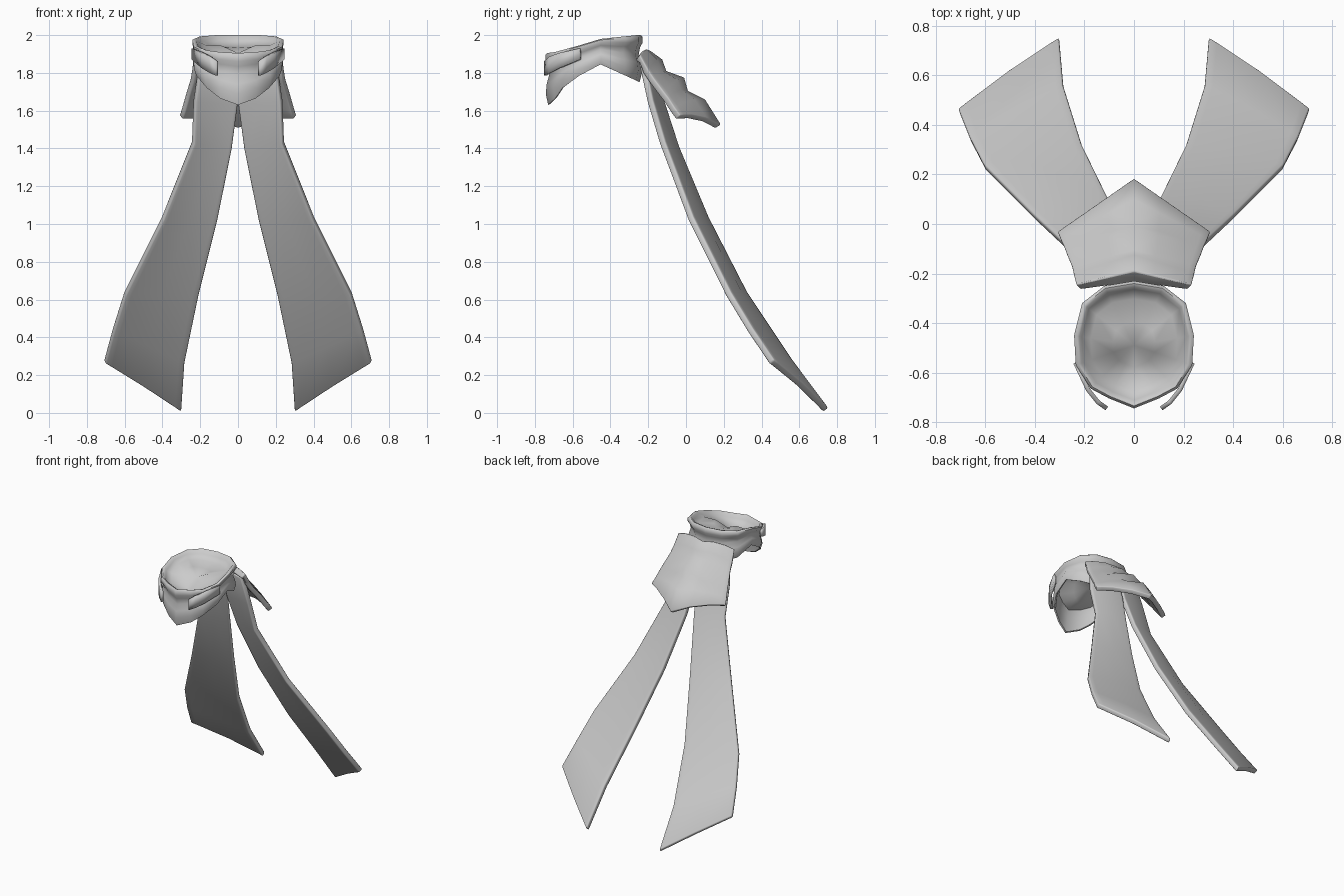
import bpy, math
from mathutils import Vector

if "Cube" in bpy.data.objects:
    bpy.data.objects.remove(bpy.data.objects["Cube"])


def sheet(name, rows, thickness=0.0, offset=0.0, join=False, bevel=0.0):
    """Skin a grid of points for the +x half, then mirror and thicken it."""
    n = len(rows[0])
    verts = [tuple(p) for row in rows for p in row]
    faces = [(r * n + c, r * n + c + 1, (r + 1) * n + c + 1, (r + 1) * n + c)
             for r in range(len(rows) - 1) for c in range(n - 1)]
    mesh = bpy.data.meshes.new(name)
    mesh.from_pydata(verts, [], faces)
    mesh.update()
    obj = bpy.data.objects.new(name, mesh)
    bpy.context.collection.objects.link(obj)

    def mirror():
        m = obj.modifiers.new("mirror", 'MIRROR')
        m.use_mirror_merge = True
        m.merge_threshold = 0.0005
    if join:
        mirror()
    if thickness:
        s = obj.modifiers.new("thickness", 'SOLIDIFY')
        s.thickness, s.offset = thickness, offset
    if bevel:
        b = obj.modifiers.new("soft_edge", 'BEVEL')
        b.width, b.segments = bevel, 2
        b.limit_method, b.angle_limit = 'ANGLE', math.radians(60)
    if not join:
        mirror()
    bpy.ops.object.select_all(action='DESELECT')
    obj.select_set(True)
    bpy.context.view_layer.objects.active = obj
    bpy.ops.object.shade_smooth_by_angle(angle=math.radians(50))
    return obj


# Neck wrap: half outline as (x, y, top z, bottom z), front to back
outline = [(0, -.745, 1.905, 1.63), (.10, -.705, 1.91, 1.665),
           (.175, -.665, 1.92, 1.72), (.235, -.57, 1.945, 1.785),
           (.242, -.45, 1.98, 1.845), (.21, -.32, 1.993, 1.79),
           (.12, -.25, 2.0, 1.76), (0, -.23, 2.0, 1.75)]
# Rings from the sunken cap, over the rim, down the outside, up the inside
profile = [(.35, .27), (.72, .23), (.87, .12), (.91, .02), (.96, 0), (1.0, .04),
           (1.0, .16), (.95, .26), (.92, .42), (.97, .60), (.99, .78),
           (.94, 1.0), (.90, .98), (.86, .60), (.80, .40), (.40, .36)]


def ring(scale, t):
    return [(x * scale, -.49 + (y + .49) * scale, zt + (zb - zt) * t)
            for x, y, zt, zb in outline]


def hub(z):
    return [(0, -.49, z)] * len(outline)


sheet("neck_wrap", [hub(1.905)] + [ring(*p) for p in profile] + [hub(1.875)],
      join=True)

# Pointed folds at the front of the wrap
fold_cols = [(.237, -.56, 1.93, 1.87), (.185, -.67, 1.905, 1.825),
             (.145, -.72, 1.885, 1.80), (.11, -.745, 1.86, 1.785)]
sheet("front_fold", [[(x, y, zt + (zb - zt) * t) for x, y, zt, zb in fold_cols]
                     for t in (0, .5, 1)], .018)

# Back flap: rows of edge point and centre (y, z), with stepped pleats
flap_rows = [((.215, -.265, 1.865), (-.235, 1.875)),
             ((.235, -.245, 1.895), (-.19, 1.918)),
             ((.245, -.20, 1.815), (-.125, 1.87)),
             ((.252, -.17, 1.77), (-.105, 1.81)),
             ((.275, -.115, 1.695), (-.01, 1.775)),
             ((.282, -.095, 1.67), (.01, 1.705)),
             ((.298, -.06, 1.615), (.10, 1.66)),
             ((.31, -.03, 1.575), (.185, 1.525))]
flap = []
for edge, (cy, cz) in flap_rows:
    centre, edge = Vector((0, cy, cz)), Vector(edge)
    flap.append([centre.lerp(edge, u) + Vector((0, 0, .02 * math.sin(math.pi * u)))
                 for u in (0, .35, .7, .9, 1)])
sheet("back_flap", flap, .035, -1, join=True, bevel=.008)

# Two long tails: outer and inner edge points from neck to tip
tail_rows = [((.20, -.235, 1.86), (.01, -.20, 1.86)),
             ((.232, -.19, 1.65), (.004, -.125, 1.63)),
             ((.24, -.125, 1.43), (.035, -.05, 1.40)),
             ((.40, .025, 1.03), (.11, .105, 1.03)),
             ((.60, .225, .63), (.21, .31, .63)),
             ((.66, .34, .44), (.285, .55, .27)),
             ((.706, .455, .27), (.302, .742, .014))]
tail = []
for outer, inner in tail_rows:
    o, i = Vector(outer), Vector(inner)
    tail.append([o.lerp(i, u) + Vector((0, .01, .005)) * math.sin(math.pi * u)
                 for u in (0, .08, .5, .92, 1)])
sheet("scarf_tail", tail, .034, 0, bevel=.008)

# Weld the cap centres and make face directions consistent
import bmesh
for obj in bpy.context.collection.objects:
    bm = bmesh.new()
    bm.from_mesh(obj.data)
    bmesh.ops.remove_doubles(bm, verts=bm.verts, dist=.0005)
    bmesh.ops.recalc_face_normals(bm, faces=bm.faces)
    if obj.name == "back_flap" and sum(f.normal.z for f in bm.faces) < 0:
        bmesh.ops.reverse_faces(bm, faces=bm.faces)
    bm.to_mesh(obj.data)
    bm.free()
